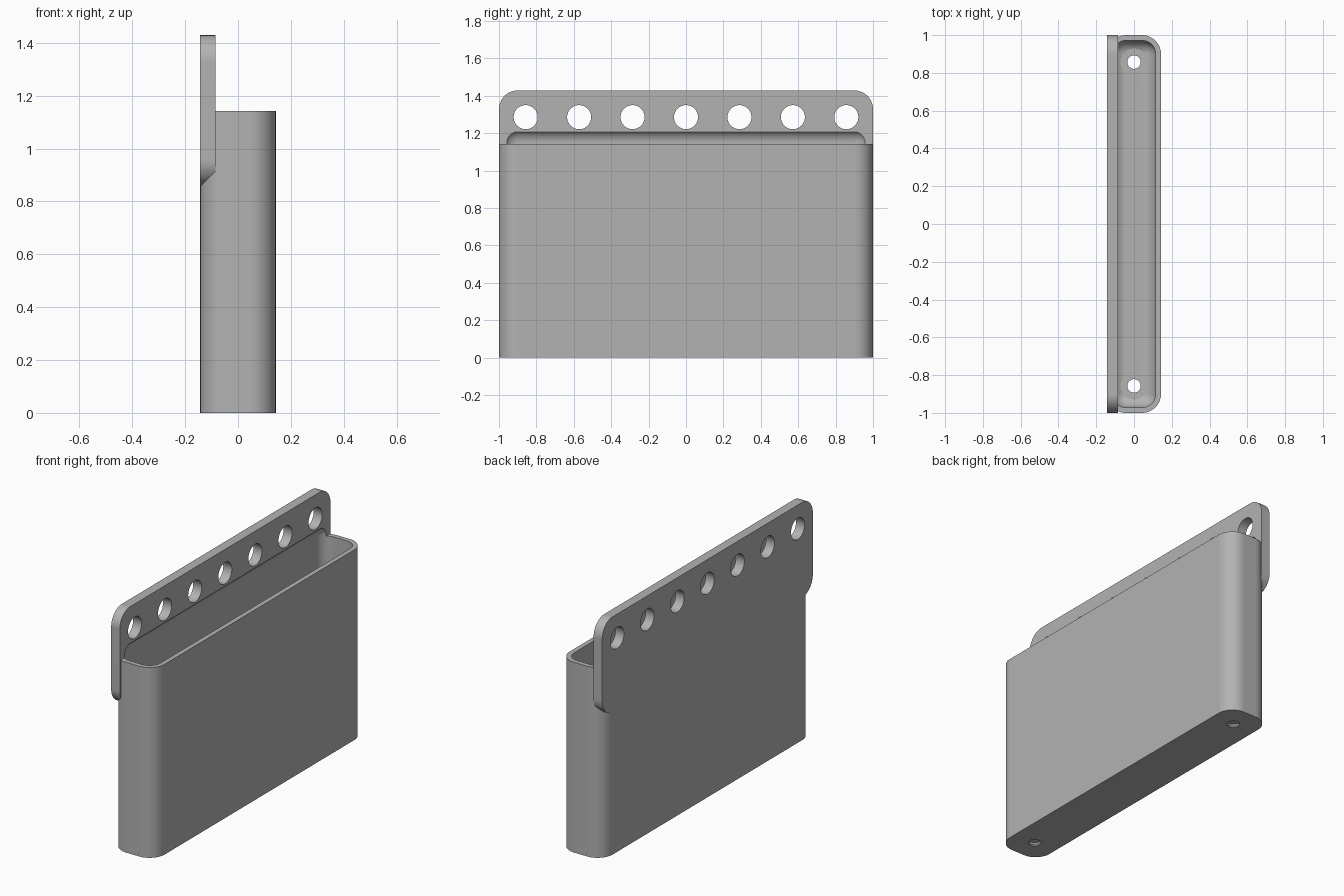
import bpy, bmesh, math
from mathutils import Matrix, Vector

if "Cube" in bpy.data.objects:
    bpy.data.objects.remove(bpy.data.objects["Cube"], do_unlink=True)

U = 0.1 / 7            # one design unit
HALF_X, HALF_Y = 10 * U, 70 * U
BODY_TOP, PLATE_LOW, PLATE_TOP = 80 * U, 60 * U, 100 * U
PLATE_X = -6 * U       # inner face of the hanging plate
WALL, FLOOR, R = 2 * U, 3 * U, 7 * U

grey = bpy.data.materials.new("light grey")
grey.use_nodes = True
colour = (0.45, 0.45, 0.45, 1)
grey.diffuse_color = colour
grey.node_tree.nodes["Principled BSDF"].inputs["Base Color"].default_value = colour


def finish(bm, name):
    bmesh.ops.recalc_face_normals(bm, faces=bm.faces)
    mesh = bpy.data.meshes.new(name)
    bm.to_mesh(mesh)
    bm.free()
    mesh.materials.append(grey)
    obj = bpy.data.objects.new(name, mesh)
    bpy.context.collection.objects.link(obj)
    return obj


def rounded_box(name, low, high, radius, axis=None):
    """Box with edges along one axis (or every edge) rounded."""
    low, high = Vector(low), Vector(high)
    bm = bmesh.new()
    bmesh.ops.create_cube(bm, size=1)
    bmesh.ops.scale(bm, vec=high - low, verts=bm.verts)
    bmesh.ops.translate(bm, vec=(low + high) / 2, verts=bm.verts)
    edges = [e for e in bm.edges if axis is None
             or abs((e.verts[0].co - e.verts[1].co)[axis]) > 1e-4]
    bmesh.ops.bevel(bm, geom=edges, offset=radius, segments=12,
                    profile=0.5, affect='EDGES')
    return finish(bm, name)


def cone(bm, r1, r2, depth, centre, turn=Matrix()):
    bmesh.ops.create_cone(bm, cap_ends=True, segments=48, radius1=r1, radius2=r2,
                          depth=depth, matrix=Matrix.Translation(centre) @ turn)


def combine(target, other, operation):
    mod = target.modifiers.new("combine", 'BOOLEAN')
    mod.operation, mod.solver, mod.object = operation, 'EXACT', other
    bpy.context.view_layer.objects.active = target
    bpy.ops.object.modifier_apply(modifier=mod.name)
    bpy.data.objects.remove(other, do_unlink=True)


# Bin body and the hanging plate behind it
holder = rounded_box("wall_bin", (-HALF_X, -HALF_Y, 0),
                     (HALF_X, HALF_Y, BODY_TOP), R, axis=2)
plate = rounded_box("hanging_plate", (-HALF_X, -HALF_Y, PLATE_LOW),
                    (PLATE_X, HALF_Y, PLATE_TOP), R, axis=0)
combine(holder, plate, 'UNION')

# Rounded cavity, rising slightly into the plate
cavity = rounded_box("cavity", (-HALF_X + WALL, -HALF_Y + WALL, FLOOR),
                     (HALF_X - WALL, HALF_Y - WALL, 1.222), R - WALL)
combine(holder, cavity, 'DIFFERENCE')

# Row of round holes through the plate
bm = bmesh.new()
for i in range(-3, 4):
    cone(bm, 4.5 * U, 4.5 * U, 0.2, (-8 * U, i * 20 * U, 90 * U),
         Matrix.Rotation(math.pi / 2, 4, 'Y'))
combine(holder, finish(bm, "plate_holes"), 'DIFFERENCE')

# Countersunk screw holes in the floor
screw, head, sink = 2.5 * U, 5 * U, 2.5 * U
for part in ("shaft", "sink", "clearance"):
    bm = bmesh.new()
    for y in (-60 * U, 60 * U):
        if part == "shaft":
            cone(bm, screw, screw, 0.2, (0, y, 0))
        elif part == "sink":
            cone(bm, screw, head, sink, (0, y, FLOOR - sink / 2))
        else:
            cone(bm, head, head, 0.2, (0, y, FLOOR + 0.1))
    combine(holder, finish(bm, part), 'DIFFERENCE')

# Smooth rounded surfaces with crisp edges
bpy.ops.object.select_all(action='DESELECT')
holder.select_set(True)
bpy.context.view_layer.objects.active = holder
bpy.ops.object.shade_smooth_by_angle(angle=math.radians(30))
weighted = holder.modifiers.new("weighted_normals", 'WEIGHTED_NORMAL')
weighted.keep_sharp = True
